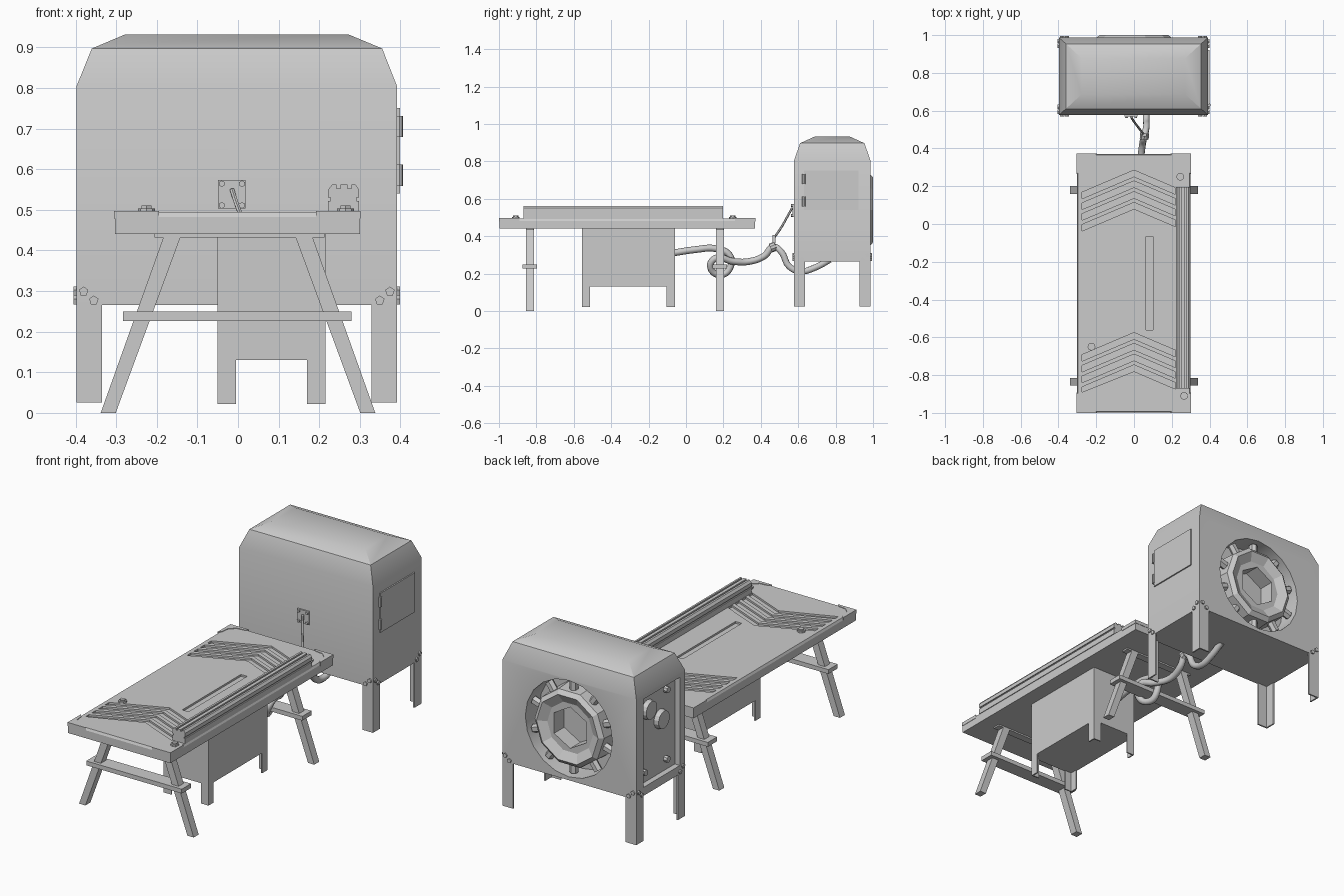
import bpy, bmesh, math
from mathutils import Vector

if "Cube" in bpy.data.objects:
    bpy.data.objects.remove(bpy.data.objects["Cube"])


def finish(name, bm):
    bmesh.ops.recalc_face_normals(bm, faces=bm.faces)
    me = bpy.data.meshes.new(name)
    bm.to_mesh(me)
    bm.free()
    ob = bpy.data.objects.new(name, me)
    bpy.context.collection.objects.link(ob)
    return ob


def activate(ob):
    bpy.ops.object.select_all(action='DESELECT')
    ob.select_set(True)
    bpy.context.view_layer.objects.active = ob


def loft(name, levels):
    """Stack of rectangles (x0, x1, y0, y1, z), capped."""
    bm = bmesh.new()
    rings = [[bm.verts.new((x, y, z)) for x, y in ((a, c), (b, c), (b, d), (a, d))]
             for a, b, c, d, z in levels]
    for r, s in zip(rings, rings[1:]):
        for i in range(4):
            j = (i + 1) % 4
            bm.faces.new((r[i], r[j], s[j], s[i]))
    bm.faces.new(rings[0])
    bm.faces.new(rings[-1])
    return finish(name, bm)


def box(name, x0, x1, y0, y1, z0, z1):
    return loft(name, [(x0, x1, y0, y1, z0), (x0, x1, y0, y1, z1)])


def prism(name, polys, plane, a, b):
    """Extrude 2D outlines from a to b across the given plane."""
    put = {'xy': lambda u, v, w: (u, v, w), 'xz': lambda u, v, w: (u, w, v),
           'yz': lambda u, v, w: (w, u, v)}[plane]
    bm = bmesh.new()
    for pts in polys:
        lo = [bm.verts.new(put(u, v, a)) for u, v in pts]
        hi = [bm.verts.new(put(u, v, b)) for u, v in pts]
        bm.faces.new(lo)
        bm.faces.new(hi)
        for i in range(len(pts)):
            j = (i + 1) % len(pts)
            bm.faces.new((lo[i], lo[j], hi[j], hi[i]))
    return finish(name, bm)


def cyl(name, centre, axis, r, depth, n, r2=None):
    bm = bmesh.new()
    bmesh.ops.create_cone(bm, cap_ends=True, segments=n, radius1=r,
                          radius2=r if r2 is None else r2, depth=depth)
    bmesh.ops.rotate(bm, verts=bm.verts, matrix=Vector(axis).to_track_quat('Z', 'Y').to_matrix())
    bmesh.ops.translate(bm, verts=bm.verts, vec=centre)
    return finish(name, bm)


def cut(ob, cutter):
    activate(ob)
    m = ob.modifiers.new('cut', 'BOOLEAN')
    m.operation, m.object, m.solver = 'DIFFERENCE', cutter, 'EXACT'
    bpy.ops.object.modifier_apply(modifier=m.name)
    bpy.data.objects.remove(cutter)


def tube(name, pts, r, res=2):
    cu = bpy.data.curves.new(name, 'CURVE')
    cu.dimensions, cu.bevel_depth, cu.bevel_resolution = '3D', r, res
    cu.resolution_u, cu.use_fill_caps = 5, True
    sp = cu.splines.new('BEZIER')
    sp.bezier_points.add(len(pts) - 1)
    for p, co in zip(sp.bezier_points, pts):
        p.co = co
        p.handle_left_type = p.handle_right_type = 'AUTO'
    ob = bpy.data.objects.new(name, cu)
    bpy.context.collection.objects.link(ob)
    activate(ob)
    bpy.ops.object.convert(target='MESH')
    bpy.ops.object.shade_smooth_by_angle(angle=math.radians(50))


def angle_legs(name, x0, x1, y0, y1, z0, z1, wx, wy, t):
    """Four angle-iron legs at the corners of a rectangle."""
    for x, sx in ((x0, 1), (x1, -1)):
        for y, sy in ((y0, 1), (y1, -1)):
            pts = [(0, 0), (wx, 0), (wx, t), (t, t), (t, wy), (0, wy)]
            prism(name, [[(x + sx * u, y + sy * v) for u, v in pts]], 'xy', z0, z1)


# Table top with chevron grooves and a long slot
top = loft('table_top', [(-.303, .3, -.998, .37, .44), (-.303, .3, -.998, .37, .482),
                         (-.297, .294, -.992, .364, .494)])
grooves = []
for start in (.285, -.575):
    for i in range(4):
        p, t = start - .057 * i, .034
        g = [(-.275, p - .117), (0, p), (.22, p - .094),
             (.22, p - .094 - t), (0, p - t), (-.275, p - .117 - t)]
        grooves.append([(x, max(y, -.89)) for x, y in g])
grooves.append([(.063, -.56), (.1, -.56), (.1, -.065), (.063, -.065)])
cut(top, prism('groove_cutter', grooves, 'xy', .484, .55))

# Corner guards
for x, sx in ((-.305, 1), (.302, -1)):
    for y, sy in ((-1, 1), (.372, -1)):
        pts = [(0, 0), (.11, 0), (.095, .015), (.05, .02), (.02, .05), (.015, .095), (0, .11)]
        prism('corner_guard', [[(x + sx * u, y + sy * v) for u, v in pts]], 'xy', .478, .497)

# Table bolts
for x, y in ((.245, .25), (.265, -.91), (-.225, -.65)):
    cyl('table_bolt_washer', (x, y, .498), (0, 0, 1), .021, .01, 8)
    cyl('table_bolt_head', (x, y, .504), (0, 0, 1), .014, .012, 6)

# Slotted guide rail
rail = [(.222, .493), (.222, .522), (.228, .522), (.228, .53), (.222, .53), (.222, .55),
        (.232, .562), (.243, .562), (.243, .553), (.252, .553), (.252, .562), (.27, .562),
        (.27, .553), (.279, .553), (.279, .562), (.289, .562), (.298, .55), (.298, .53),
        (.292, .53), (.292, .522), (.298, .522), (.298, .493)]
prism('guide_rail', [rail], 'xz', -.87, .197)

# Trestle legs
for y in (-.835, .181):
    for s in (-1, 1):
        leg = [(s * .338, 0), (s * .301, 0), (s * .14, .437), (s * .182, .437)]
        prism('trestle_leg', [leg], 'xz', y - .021, y + .021)
    box('trestle_crossbar', -.283, .28, y - .039, y + .039, .226, .249)
    box('trestle_top_plate', -.205, .213, y - .02, y + .02, .432, .441)

# Control cabinet under the table
box('cabinet', -.05, .215, -.555, -.06, .13, .441)
angle_legs('cabinet_leg', -.05, .215, -.555, -.06, .022, .13, .045, .043, .007)

# Generator body
X0, X1, Y0, Y1 = -.398, .392, .577, .987
body = loft('generator_body', [(X0, X1, Y0, Y1, .265), (X0, X1, Y0, Y1, .803),
                               (-.36, .355, .61, .954, .897), (-.277, .271, .687, .877, .932)])
HZ = .54
cut(body, cyl('fan_cutter', (0, .97, HZ), (0, 1, 0), .257, .2, 20))
cut(body, box('panel_cutter', -.5, X0 + .03, .62, .925, .31, .78))
activate(body)
bpy.ops.object.shade_smooth_by_angle(angle=math.radians(25))
angle_legs('generator_leg', X0, X1, Y0, Y1, .025, .265, .063, .06, .008)

# Fan ring: ten-sided dished disc with a hexagonal hole
bm = bmesh.new()
rings = []
for r, y in ((.212, .865), (.205, .982), (.182, 1.0), (.135, .975)):
    rings.append([bm.verts.new((r * math.cos(k * math.tau / 10), y,
                                HZ + r * math.sin(k * math.tau / 10))) for k in range(10)])
for a, b in zip(rings, rings[1:]):
    for i in range(10):
        bm.faces.new((a[i], a[(i + 1) % 10], b[(i + 1) % 10], b[i]))
bm.faces.new(rings[0])
bm.faces.new(rings[-1])
ring = finish('fan_ring', bm)
cut(ring, cyl('hub_cutter', (0, .97, HZ), (0, 1, 0), .11, .16, 6))
for k in range(10):
    a = (k + .5) * math.tau / 10
    d = Vector((math.cos(a), 0, math.sin(a)))
    cyl('fan_bracket', Vector((0, .945, HZ)) + d * .217, d, .022, .06, 6)

# Corner bolts
for s, x in ((1, X0), (-1, X1)):
    for t, y in ((1, Y0), (-1, Y1)):
        for d, z in ((.018, .299), (.043, .277)):
            cyl('corner_bolt', (x + s * d, y, z), (0, -t, 0), .012, .014, 5)
            cyl('corner_bolt', (x, y + t * d, z), (-s, 0, 0), .012, .014, 5)

# Access door with hinges on the right side
box('access_door', .385, .399, .632, .922, .54, .75)
for z in (.585, .705):
    cyl('door_hinge', (.397, .63, z), (0, 0, 1), .009, .052, 8)

# Control panel in the left side recess
px = X0 + .03
for y, z in ((.85, .69), (.745, .6)):
    cyl('large_dial', (px - .01, y, z), (-1, 0, 0), .052, .03, 14, .047)
for y, z in ((.7, .74), (.89, .37), (.7, .37)):
    cyl('small_knob', (px - .008, y, z), (-1, 0, 0), .017, .024, 8)

# Cable anchor plate
box('anchor_plate', -.049, .019, .569, .579, .503, .573)
for x in (-.04, .01):
    for z in (.511, .564):
        cyl('anchor_bolt', (x, .567, z), (0, -1, 0), .008, .01, 6)

# Hose, clamp and tie cord
tube('power_hose', [(.06, -.07, .31), (.06, .05, .328), (.055, .16, .333), (.05, .235, .295),
                    (.045, .235, .23), (.05, .185, .193), (.08, .13, .235), (.095, .16, .283),
                    (.07, .25, .265), (.04, .34, .265), (.045, .42, .295), (.055, .468, .342),
                    (.065, .51, .315), (.065, .55, .24), (.065, .61, .212), (.065, .69, .232),
                    (.065, .77, .275)], .018)
cyl('hose_clamp', (.055, .467, .342), (.05, .8, .35), .025, .03, 10)
box('clamp_tab', .044, .066, .462, .478, .36, .405)
tube('tie_cord', [(-.015, .567, .55), (-.002, .545, .51), (.028, .505, .44), (.055, .47, .39)], .006, 1)
